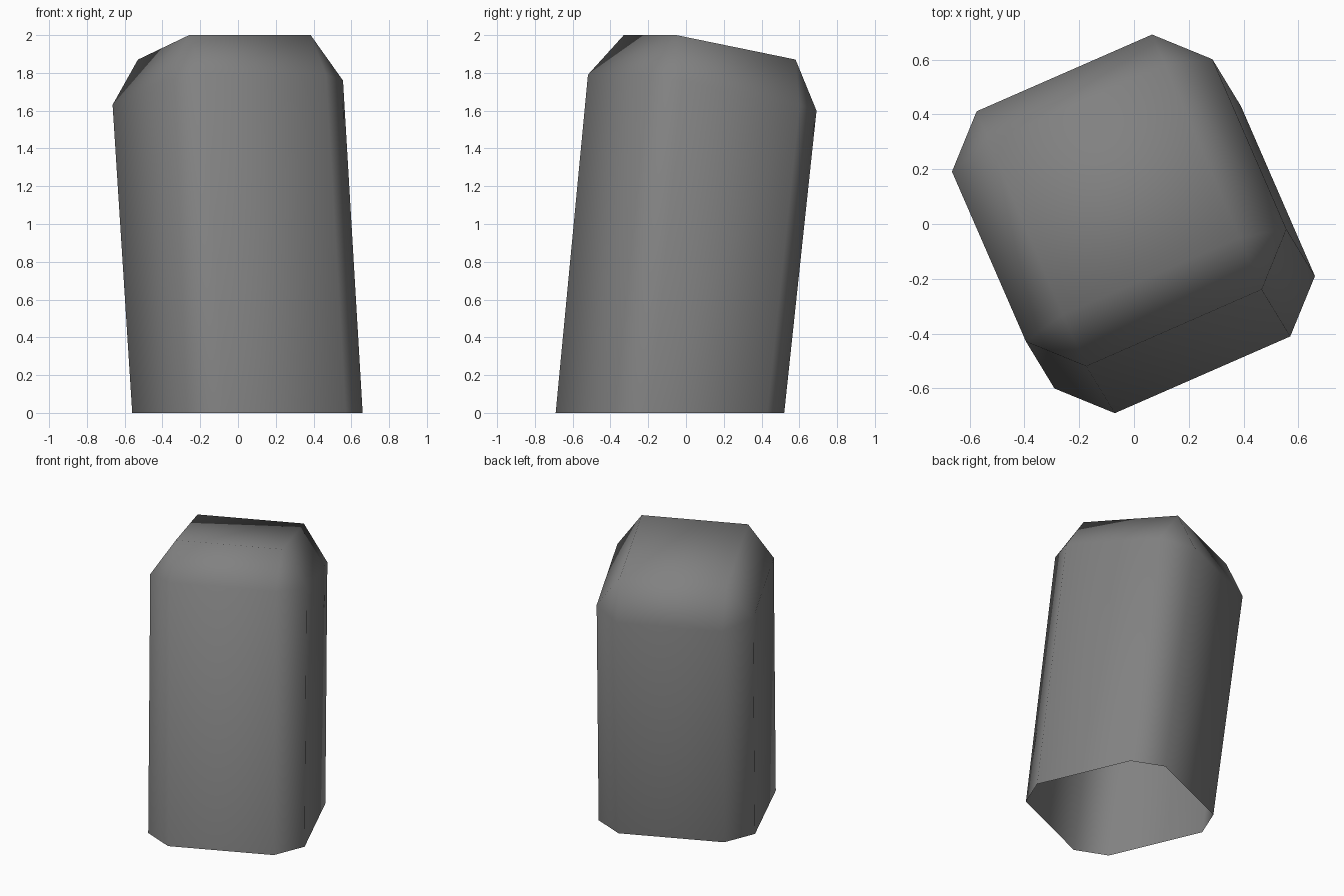
import bpy, bmesh
from mathutils import Vector

# Remove the default cube only
cube = bpy.data.objects.get("Cube")
if cube:
    bpy.data.objects.remove(cube, do_unlink=True)

# Material
grey = bpy.data.materials.new("plain grey")
grey.use_nodes = True
colour = (0.22, 0.22, 0.22, 1)
grey.diffuse_color = colour
grey.node_tree.nodes["Principled BSDF"].inputs["Base Color"].default_value = colour

# Base outline: half of a chamfered square, the rest by point symmetry
centre = Vector((0.05, -0.085))
half = [Vector(p) for p in ((0.61, -0.105), (0.52, -0.325), (-0.12, -0.605), (-0.34, -0.515))]
outline = [centre + p for p in half] + [centre - p for p in half]
lean = Vector((-0.104, 0.171))


def tilted(p, height):
    """Lift a plan point onto a plane that falls towards the back."""
    return (p.x, p.y, height + 0.0755 * p.x - 0.1726 * p.y)


bm = bmesh.new()
base = [bm.verts.new((p.x, p.y, 0)) for p in outline]
rim = [bm.verts.new(tilted(p + lean, 1.714)) for p in outline]

# Top panel corners, in the same order as the chamfered corners
corners = [Vector(p) for p in ((0.385, -0.05), (-0.26, -0.33), (-0.53, 0.30), (0.115, 0.58))]
top = [bm.verts.new(tilted(p, 1.962)) for p in corners]

# Leaning side walls, open underneath
for i in range(8):
    j = (i + 1) % 8
    bm.faces.new((base[j], base[i], rim[i], rim[j]))

# Corner triangles and sloping shoulders, then the top panel
for k in range(4):
    a, b, c = rim[2 * k], rim[2 * k + 1], rim[(2 * k + 2) % 8]
    bm.faces.new((b, a, top[k]))
    bm.faces.new((c, b, top[k], top[(k + 1) % 4]))
bm.faces.new(top[::-1])

bmesh.ops.recalc_face_normals(bm, faces=bm.faces)
if sum(f.normal.z for f in bm.faces) < 0:
    bmesh.ops.reverse_faces(bm, faces=bm.faces)
for f in bm.faces:
    f.smooth = True

mesh = bpy.data.meshes.new("leaning_shell")
bm.to_mesh(mesh)
bm.free()
mesh.materials.append(grey)
shell = bpy.data.objects.new("leaning_shell", mesh)
bpy.context.collection.objects.link(shell)
